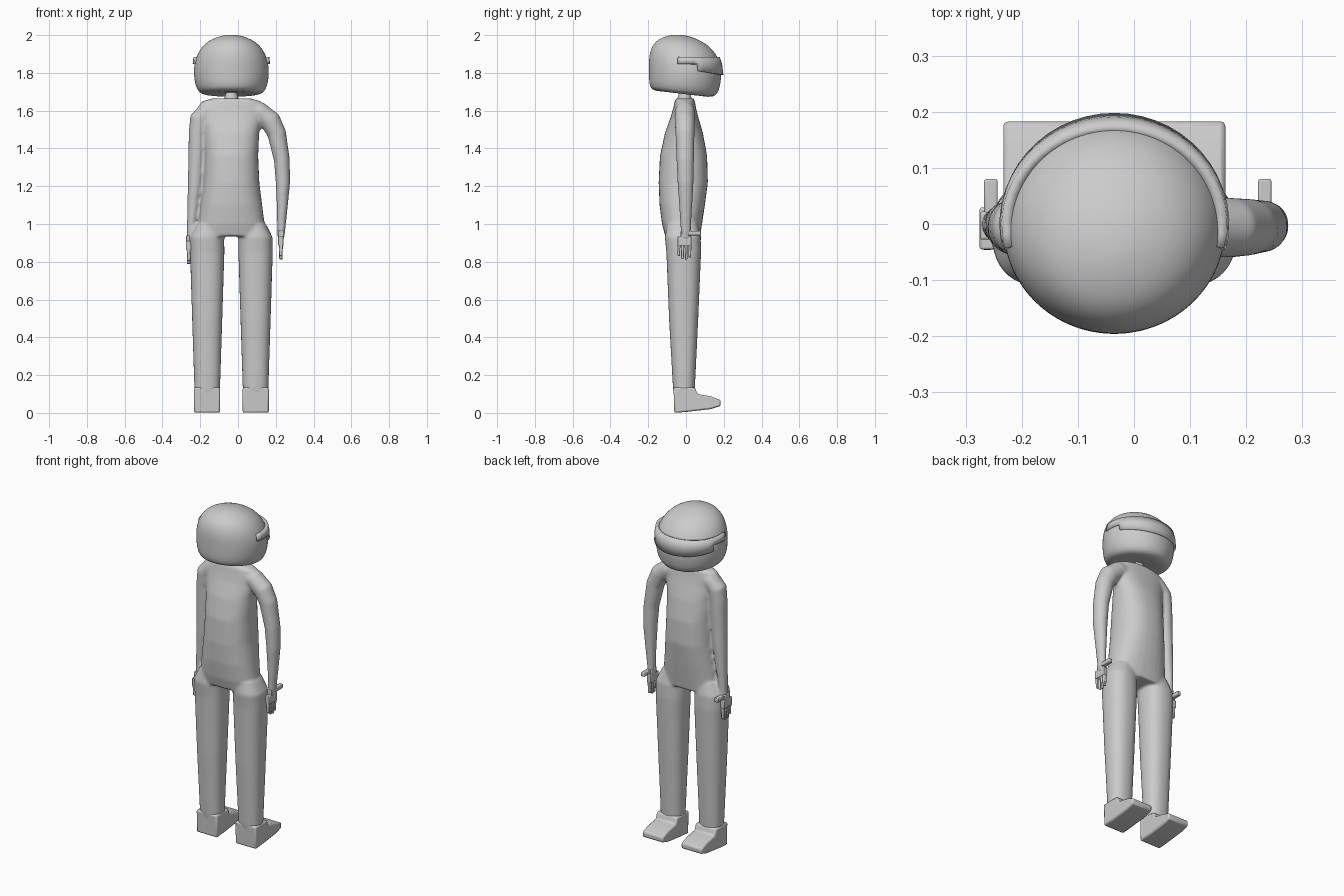
import bpy, bmesh, math
from mathutils import Vector

if "Cube" in bpy.data.objects:
    bpy.data.objects.remove(bpy.data.objects["Cube"])

CX = -0.035          # body axis
Y = Vector((0, 1, 0))


def finish(bm, name, angle=None):
    me = bpy.data.meshes.new(name)
    bm.to_mesh(me)
    bm.free()
    ob = bpy.data.objects.new(name, me)
    bpy.context.collection.objects.link(ob)
    bpy.ops.object.select_all(action='DESELECT')
    ob.select_set(True)
    bpy.context.view_layer.objects.active = ob
    if angle is None:
        bpy.ops.object.shade_smooth()
    else:
        bpy.ops.object.shade_smooth_by_angle(angle=math.radians(angle))
    return ob


def skin(bm, rings):
    rows = [[bm.verts.new(p) for p in r] for r in rings]
    n = len(rows[0])
    for a, b in zip(rows, rows[1:]):
        for i in range(n):
            j = (i + 1) % n
            bm.faces.new((a[i], a[j], b[j], b[i]))
    bm.faces.new(rows[0][::-1])
    bm.faces.new(rows[-1])


def loft(bm, stations, flat=False, power=0.85, n=32):
    """stations: (x, z, half width, y min, y max); rings follow the path in xz."""
    rings = []
    for k, (x, z, w, y0, y1) in enumerate(stations):
        a, b = stations[max(k - 1, 0)], stations[min(k + 1, len(stations) - 1)]
        t = Vector((0, 0, 1)) if flat else Vector((b[0] - a[0], 0, b[1] - a[1])).normalized()
        side = Y.cross(t)
        c = Vector((x, (y0 + y1) / 2, z))
        ring = []
        for i in range(n):
            q = 2 * math.pi * i / n
            u, v = math.cos(q), math.sin(q)
            u = math.copysign(abs(u) ** power, u)
            v = math.copysign(abs(v) ** power, v)
            ring.append(c + side * u * w + Y * v * (y1 - y0) / 2)
        rings.append(ring)
    skin(bm, rings)
    bmesh.ops.recalc_face_normals(bm, faces=bm.faces)


def box(bm, c, s, taper=1.0):
    vs = bmesh.ops.create_cube(bm, size=1)['verts']
    for v in vs:
        k = taper if v.co.z < 0 else 1
        v.co = Vector((c[0] + v.co.x * s[0] * k, c[1] + v.co.y * s[1] * k, c[2] + v.co.z * s[2]))


def bevel(ob, width, seg=2):
    m = ob.modifiers.new("bevel", 'BEVEL')
    m.width, m.segments = width, seg
    m.limit_method = 'ANGLE'


# suit: torso, legs and arms fused into one smooth skin
bm = bmesh.new()
loft(bm, [(CX, .935, .19, -.11, .075), (CX, 1.0, .176, -.127, .085),
          (CX, 1.1, .163, -.14, .10), (CX, 1.22, .148, -.145, .116),
          (CX, 1.36, .142, -.138, .112), (CX, 1.48, .147, -.112, .09),
          (CX, 1.57, .165, -.08, .064), (CX, 1.62, .178, -.066, .052),
          (CX, 1.65, .155, -.06, .047), (CX, 1.665, .10, -.052, .04)], flat=True)
for s in (-1, 1):
    c = CX + s * .128
    loft(bm, [(c, .08, .066, -.062, .045), (c, .13, .068, -.069, .047),
              (c, .5, .08, -.09, .065), (c, .85, .091, -.104, .08),
              (c, .93, .09, -.112, .078), (c - s * .015, 1.0, .07, -.10, .06)], flat=True)
loft(bm, [(.04, 1.60, .05, -.055, .045), (.115, 1.592, .054, -.06, .048),
          (.172, 1.545, .056, -.06, .047), (.205, 1.48, .05, -.056, .045),
          (.232, 1.34, .042, -.05, .042), (.238, 1.22, .038, -.045, .04),
          (.234, 1.08, .028, -.035, .032), (.227, .92, .018, -.026, .024)], power=1)
loft(bm, [(-.11, 1.60, .05, -.055, .045), (-.165, 1.596, .052, -.06, .048),
          (-.203, 1.555, .053, -.06, .047), (-.213, 1.48, .048, -.056, .045),
          (-.219, 1.34, .044, -.05, .042), (-.228, 1.2, .038, -.045, .04),
          (-.241, 1.05, .028, -.035, .032), (-.254, .90, .019, -.026, .024)], power=1)
suit = finish(bm, "suit")
m = suit.modifiers.new("fuse", 'REMESH')
m.mode, m.voxel_size, m.use_smooth_shade = 'VOXEL', .008, True
m = suit.modifiers.new("soften", 'SMOOTH')
m.factor, m.iterations = .5, 6

# neck
bm = bmesh.new()
loft(bm, [(CX, 1.63, .045, -.055, .04), (CX, 1.665, .038, -.045, .03),
          (CX, 1.70, .027, -.035, .018)], flat=True, power=1)
finish(bm, "neck", 40)

# boots: side profile pulled across the width
profile = [(-.062, 0), (.01, .006), (.13, .02), (.183, .036), (.183, .068),
           (.13, .088), (.06, .1), (.047, .135), (-.066, .135)]
for s, side in ((-1, "left"), (1, "right")):
    bm = bmesh.new()
    c = CX + s * .129
    f = bm.faces.new([bm.verts.new((c - .069, y, z)) for y, z in profile])
    ext = bmesh.ops.extrude_face_region(bm, geom=[f])['geom']
    bmesh.ops.translate(bm, vec=(.138, 0, 0),
                        verts=[v for v in ext if isinstance(v, bmesh.types.BMVert)])
    bmesh.ops.recalc_face_normals(bm, faces=bm.faces)
    bevel(finish(bm, side + "_boot", 35), .009)

# hands: palm, four fingers, thumb
for x, z, side in ((-.261, .885, "left"), (.227, .91, "right")):
    bm = bmesh.new()
    box(bm, (x, -.008, z), (.028, .075, .05))
    box(bm, (x, -.003, z + .035), (.027, .05, .04))
    for k, length in enumerate((.06, .075, .078, .068)):
        box(bm, (x, -.038 + k * .0195, z - .02 - length / 2), (.021, .016, length), .8)
    box(bm, (x + .006, .045, z + .042), (.024, .07, .024))
    bevel(finish(bm, side + "_hand", 40), .004)

# helmet: tilted rings from chin to crown (front y, front z, back y, back z, half width)
bm = bmesh.new()
rings = []
for yf, zf, yb, zb, w in [(.03, 1.69, -.07, 1.70, .05), (.125, 1.667, -.16, 1.702, .145),
                          (.17, 1.683, -.192, 1.718, .18), (.184, 1.745, -.197, 1.77, .197),
                          (.19, 1.80, -.197, 1.83, .201), (.179, 1.862, -.197, 1.885, .192),
                          (.152, 1.913, -.183, 1.94, .167), (.105, 1.957, -.148, 1.98, .125),
                          (.04, 1.988, -.09, 1.999, .064), (-.01, 2.0, -.05, 2.003, .02)]:
    rings.append([(CX + w * math.cos(q), (yf + yb) / 2 + (yf - yb) / 2 * math.sin(q),
                   (zf + zb) / 2 + (zf - zb) / 2 * math.sin(q))
                  for q in [2 * math.pi * i / 32 for i in range(32)]])
skin(bm, rings)
helmet = finish(bm, "helmet")
helmet.modifiers.new("round", 'SUBSURF').levels = 2

# visor: stepped band around the face
bm = bmesh.new()
angles = [-14 + 33 * i / 4 for i in range(4)] + [19 + 142 * i / 20 for i in range(21)] \
    + [161 + 33 * i / 4 for i in range(1, 5)]
cols = []
for a in angles:
    c, s = math.cos(math.radians(a)), math.sin(math.radians(a))
    cols.append([bm.verts.new((CX + rx * c, ry * s, z)) for rx, ry, z in
                 ((.201, .178, 1.885), (.205, .191, 1.847), (.204, .198, 1.82 - .03 * s))])
for i, (p, q) in enumerate(zip(cols, cols[1:])):
    bm.faces.new((p[1], q[1], q[0], p[0]))
    if 4 <= i < 24:
        bm.faces.new((p[2], q[2], q[1], p[1]))
bmesh.ops.delete(bm, geom=[v for v in bm.verts if not v.link_faces], context='VERTS')
visor = finish(bm, "visor", 40)
m = visor.modifiers.new("thick", 'SOLIDIFY')
m.thickness, m.offset = .02, -1
